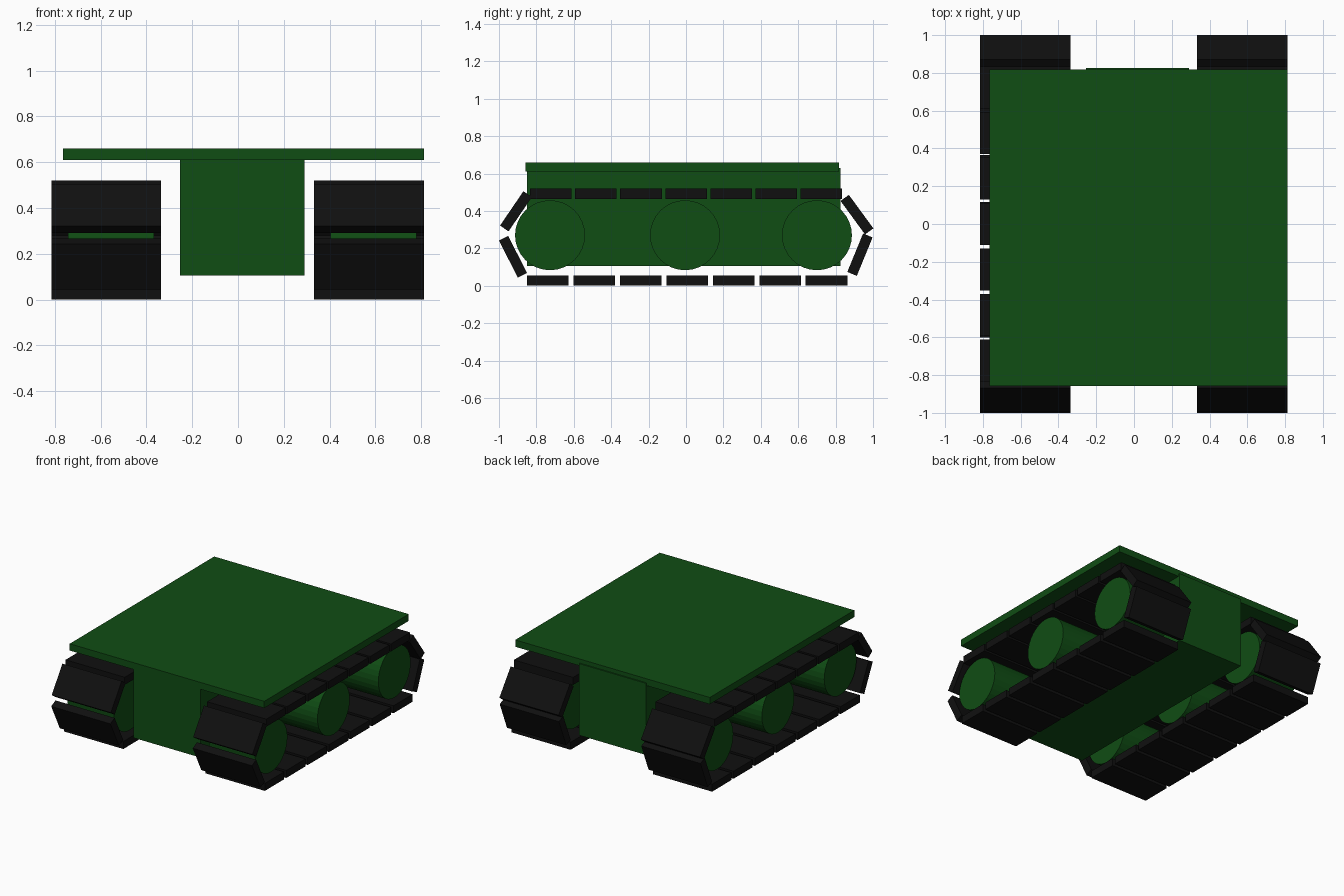
import bpy, math

if "Cube" in bpy.data.objects:
    bpy.data.objects.remove(bpy.data.objects["Cube"])


def material(name, rgb):
    m = bpy.data.materials.new(name)
    m.diffuse_color = (*rgb, 1)
    m.use_nodes = True
    m.node_tree.nodes["Principled BSDF"].inputs["Base Color"].default_value = m.diffuse_color
    return m


green = material("green_paint", (0.005, 0.075, 0.007))
black = material("black_rubber", (0.005, 0.005, 0.005))


def box(name, center, size, mat, tilt=0):
    bpy.ops.mesh.primitive_cube_add(size=1, location=center)
    ob = bpy.context.object
    ob.name = name
    ob.scale = size
    ob.rotation_euler.x = math.radians(tilt)
    ob.data.materials.append(mat)
    return ob


def span_box(name, lo, hi, mat):
    return box(name, [(a + b) / 2 for a, b in zip(lo, hi)],
               [b - a for a, b in zip(lo, hi)], mat)


# Central hull and wide top deck
span_box("hull", (-0.253, -0.85, 0.105), (0.29, 0.826, 0.63), green)
span_box("top_deck", (-0.765, -0.857, 0.61), (0.813, 0.817, 0.66), green)

# Track links seen from the side: y, z, tilt in degrees
links = [(-0.722 + i * 0.2407, 0.492, 0) for i in range(7)]
links += [(-0.738 + i * 0.2482, 0.0275, 0) for i in range(7)]
links += [(-0.909, 0.398, 55.7), (-0.925, 0.155, -63.4),
          (0.914, 0.380, -53.8), (0.930, 0.166, 67.7)]

for side, track_x, wheel_x in (("left", -0.5755, -0.5555), ("right", 0.5725, 0.5915)):
    # Track links around the wheels
    for i, (y, z, tilt) in enumerate(links):
        box(f"{side}_track_link_{i + 1}", (track_x, y, z), (0.48, 0.222, 0.055), black, tilt)
    # Three road wheels
    for i, y in enumerate((-0.727, -0.005, 0.70)):
        bpy.ops.mesh.primitive_cylinder_add(vertices=32, radius=0.187, depth=0.375,
                                            location=(wheel_x, y, 0.27),
                                            rotation=(0, math.pi / 2, 0))
        wheel = bpy.context.object
        wheel.name = f"{side}_wheel_{i + 1}"
        wheel.data.materials.append(green)
